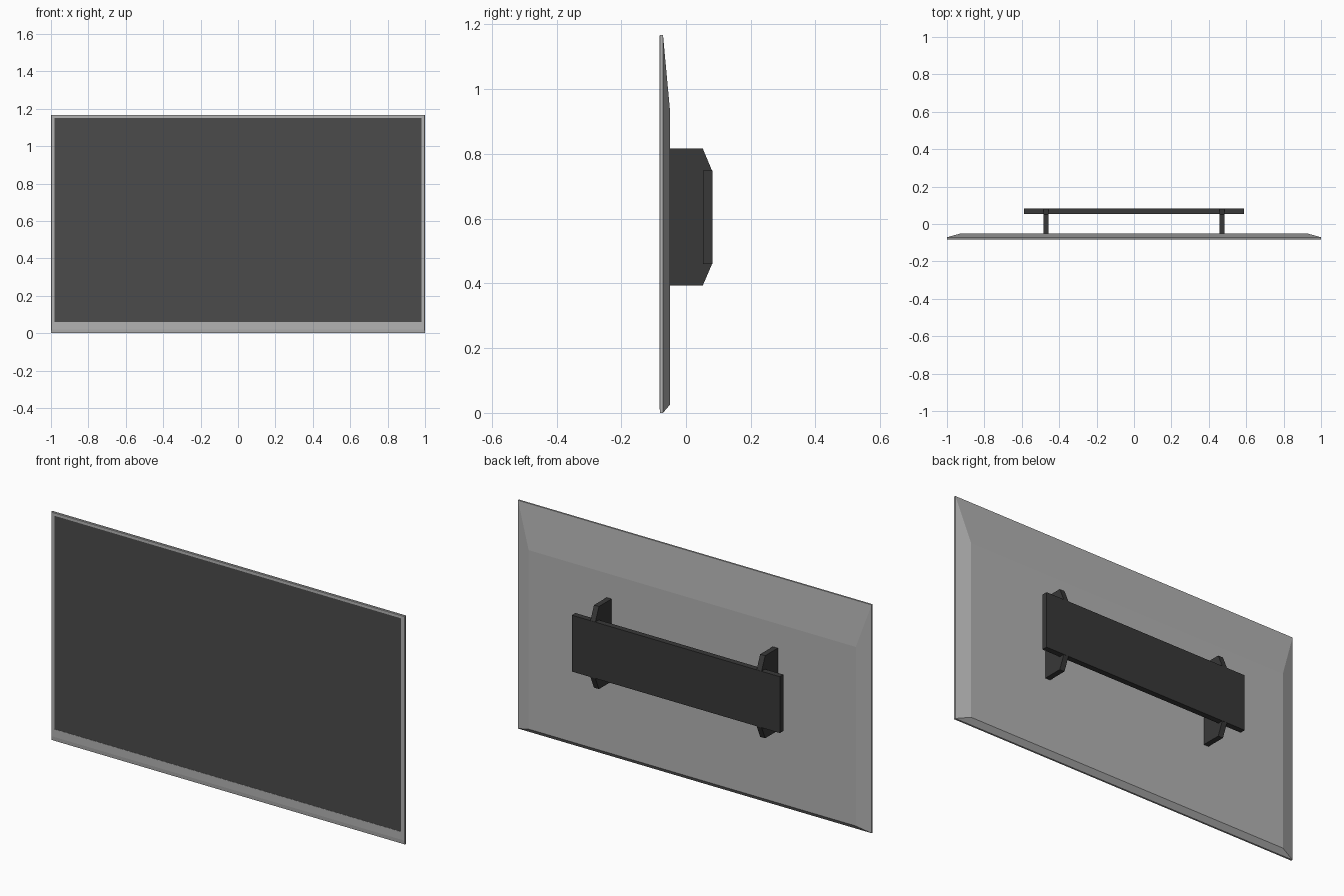
import bpy, bmesh

if "Cube" in bpy.data.objects:
    bpy.data.objects.remove(bpy.data.objects["Cube"])


def material(name, grey):
    m = bpy.data.materials.new(name)
    m.diffuse_color = (grey, grey, grey, 1)
    m.use_nodes = True
    m.node_tree.nodes["Principled BSDF"].inputs["Base Color"].default_value = m.diffuse_color
    return m


def loft(name, loops, mat=None, cap_start=True):
    """Skin a solid through a series of matching point loops."""
    bm = bmesh.new()
    rings = [[bm.verts.new(p) for p in loop] for loop in loops]
    for a, b in zip(rings, rings[1:]):
        for i in range(len(a)):
            j = (i + 1) % len(a)
            bm.faces.new((a[i], a[j], b[j], b[i]))
    if cap_start:
        bm.faces.new(rings[0][::-1])
    bm.faces.new(rings[-1])
    bmesh.ops.recalc_face_normals(bm, faces=bm.faces)
    mesh = bpy.data.meshes.new(name)
    bm.to_mesh(mesh)
    bm.free()
    obj = bpy.data.objects.new(name, mesh)
    bpy.context.collection.objects.link(obj)
    if mat:
        mesh.materials.append(mat)
    return obj


def rect(half_x, z0, z1, y):
    return [(-half_x, y, z0), (half_x, y, z0), (half_x, y, z1), (-half_x, y, z1)]


body_grey = material("casing_grey", 0.45)
screen_grey = material("screen_dark", 0.07)
mount_grey = material("mount_dark", 0.04)

# Casing: screen recess, bezel with soft lower lip, rim, sloped back
loft("casing", [
    rect(0.98, 0.06, 1.151, -0.079),
    rect(0.98, 0.06, 1.151, -0.082),
    rect(0.998, 0.02, 1.165, -0.082),
    rect(1.0, 0.0, 1.167, -0.080),
    rect(1.0, 0.0, 1.167, -0.071),
    rect(0.925, 0.025, 0.94, -0.05),
], body_grey)

# Display panel sitting in the recess
loft("screen", [rect(0.98, 0.06, 1.151, -0.081),
                rect(0.98, 0.06, 1.151, -0.078)], screen_grey)

# Wall plate
loft("wall_plate", [rect(0.588, 0.46, 0.748, 0.053),
                    rect(0.588, 0.46, 0.748, 0.082)], mount_grey)

# Pair of tapered brackets joining the casing to the plate
profile = [(-0.051, 0.394), (0.052, 0.394), (0.081, 0.461),
           (0.081, 0.747), (0.052, 0.816), (-0.051, 0.816)]
for side, label in ((-1, "left"), (1, "right")):
    loft(f"bracket_{label}",
         [[(side * x, y, z) for y, z in profile] for x in (0.456, 0.484)],
         mount_grey)
